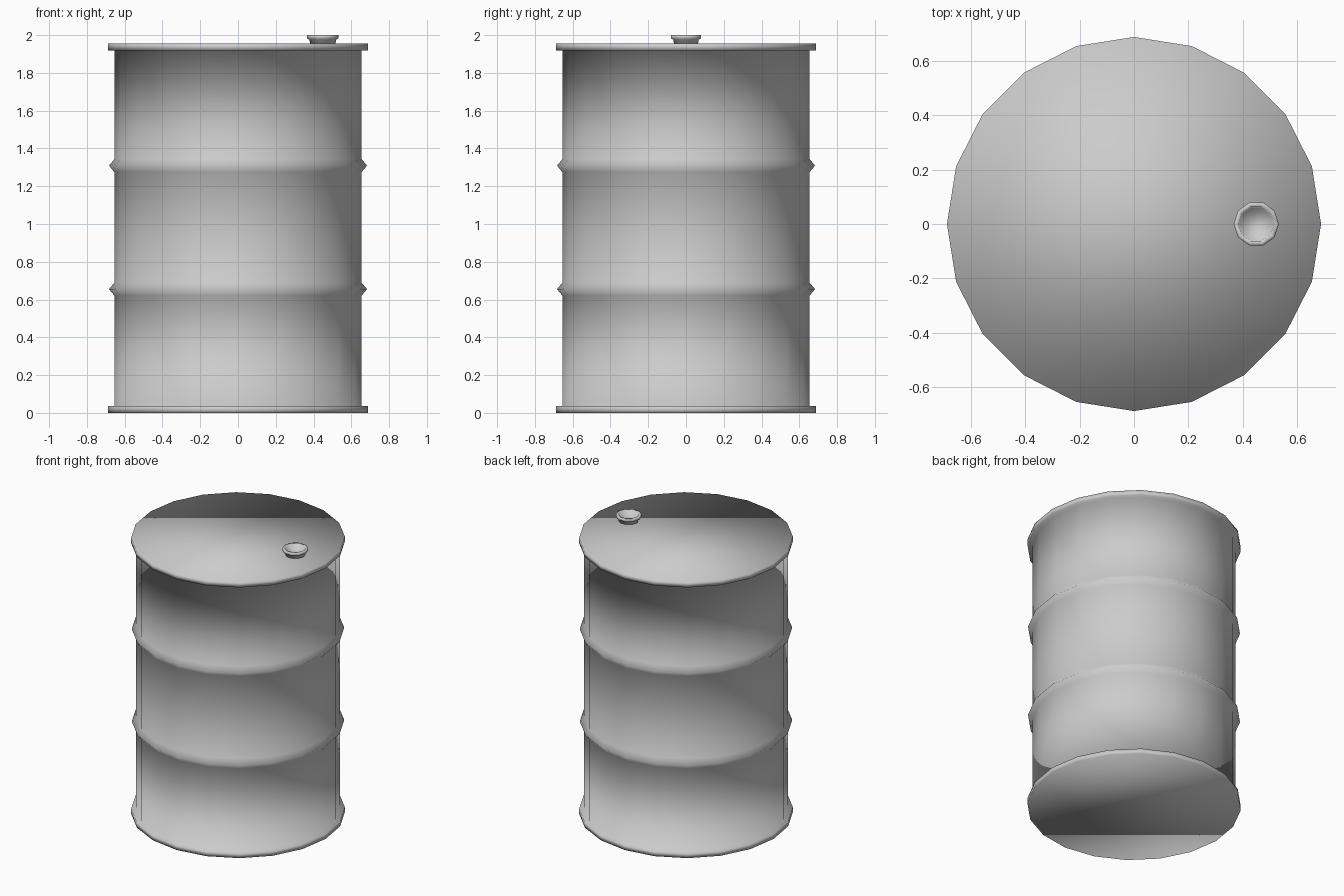
import bpy, bmesh
from math import cos, sin, tau

if "Cube" in bpy.data.objects:
    bpy.data.objects.remove(bpy.data.objects["Cube"])


def lathe(name, profile, sides, x=0.0):
    """Revolve (radius, z) points around z and close both ends with a cap."""
    bm = bmesh.new()
    rings = [[bm.verts.new((x + r * cos(tau * i / sides), r * sin(tau * i / sides), z))
              for i in range(sides)] for r, z in profile]
    for low, high in zip(rings, rings[1:]):
        for i in range(sides):
            j = (i + 1) % sides
            bm.faces.new((low[i], low[j], high[j], high[i]))
    bm.faces.new(rings[0][::-1])
    bm.faces.new(rings[-1])
    for face in bm.faces:
        face.smooth = True
    mesh = bpy.data.meshes.new(name)
    bm.to_mesh(mesh)
    bm.free()
    obj = bpy.data.objects.new(name, mesh)
    bpy.context.collection.objects.link(obj)
    return obj


# Drum body: end rims, straight wall and two rolled ribs
R, RIM = 0.655, 0.687
profile = [(RIM, 0.0), (RIM, 0.036), (R, 0.036)]
for z in (0.655, 1.309):
    profile += [(R, z - 0.034), (0.683, z), (R, z + 0.034)]
profile += [(R, 1.919), (RIM, 1.919), (RIM, 1.955)]
lathe("drum_body", profile, 20)

# Flared filler cap with a recessed centre
lathe("filler_cap", [(0.066, 1.95), (0.071, 1.976), (0.083, 1.982), (0.083, 2.0),
                     (0.066, 2.0), (0.060, 1.972)], 10, x=0.449)
